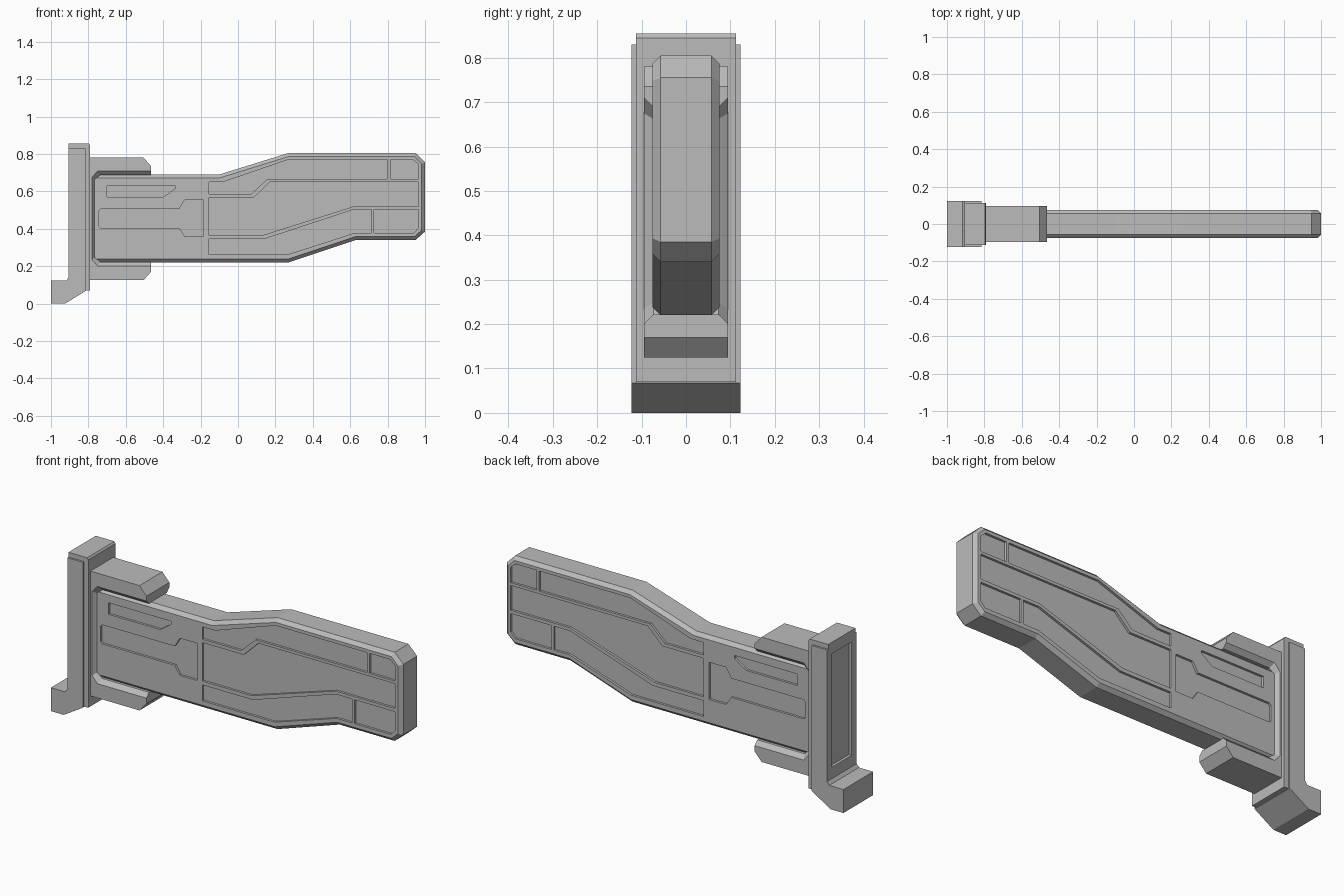
import bpy, bmesh
from mathutils import Vector

cube = bpy.data.objects.get("Cube")
if cube:
    bpy.data.objects.remove(cube)

grey = bpy.data.materials.new("mid grey")
grey.use_nodes = True
grey.diffuse_color = (0.5, 0.5, 0.5, 1)
grey.node_tree.nodes["Principled BSDF"].inputs["Base Color"].default_value = (0.5, 0.5, 0.5, 1)


def loft(bm, rings):
    """Solid through matching (outline, y) rings; outlines are (x, z) points."""
    loops = [[bm.verts.new((x, y, z)) for x, z in pts] for pts, y in rings]
    n = len(loops[0])
    for a, b in zip(loops, loops[1:]):
        for i in range(n):
            j = (i + 1) % n
            bm.faces.new((a[i], a[j], b[j], b[i]))
    bm.faces.new(loops[0])
    bm.faces.new(loops[-1])


def finish(bm, name):
    bmesh.ops.recalc_face_normals(bm, faces=bm.faces)
    mesh = bpy.data.meshes.new(name)
    bm.to_mesh(mesh)
    bm.free()
    mesh.materials.append(grey)
    obj = bpy.data.objects.new(name, mesh)
    bpy.context.collection.objects.link(obj)
    return obj


def solid(name, rings):
    bm = bmesh.new()
    loft(bm, rings)
    return finish(bm, name)


def inset(pts, d):
    """Shrink a clockwise outline by d with mitred corners."""
    out = []
    for i, p in enumerate(pts):
        p = Vector(p)
        a = (p - Vector(pts[i - 1])).normalized()
        b = (Vector(pts[(i + 1) % len(pts)]) - p).normalized()
        na, nb = Vector((a.y, -a.x)), Vector((b.y, -b.x))
        out.append(p + (na + nb) * d / (1 + na.dot(nb)))
    return out


def cut(obj, cutter):
    mod = obj.modifiers.new("cut", 'BOOLEAN')
    mod.operation = 'DIFFERENCE'
    mod.solver = 'EXACT'
    mod.object = cutter
    bpy.context.view_layer.objects.active = obj
    bpy.ops.object.modifier_apply(modifier=mod.name)
    bpy.data.objects.remove(cutter)


# Long bent body with chamfered rims
outline = [(-.85, .69), (-.1, .69), (.27, .805), (.95, .805), (1, .755), (1, .385),
           (.95, .34), (.63, .34), (.27, .22), (-.85, .22)]
rim = inset(outline, .018)
body = solid("body", [(rim, -.075), (outline, -.057), (outline, .057), (rim, .075)])

# Shallow panels sunk into both sides of the body
panels = [
    [(-.7, .63), (-.335, .63), (-.335, .615), (-.4, .57), (-.7, .57)],
    [(-.745, .495), (-.735, .505), (-.315, .505), (-.285, .555), (-.185, .555),
     (-.185, .36), (-.285, .36), (-.315, .405), (-.735, .405), (-.745, .415)],
    [(-.155, .65), (-.08, .65), (.27, .77), (.8, .77), (.8, .665), (.155, .665),
     (.07, .585), (-.155, .585)],
    [(.815, .77), (.935, .77), (.965, .745), (.965, .665), (.815, .665)],
    [(-.155, .567), (.085, .567), (.17, .65), (.965, .65), (.965, .52), (.62, .52),
     (.13, .365), (-.155, .365)],
    [(-.155, .345), (.14, .345), (.62, .503), (.715, .503), (.715, .378), (.625, .378),
     (.265, .262), (-.155, .262)],
    [(.728, .503), (.965, .503), (.965, .405), (.94, .378), (.728, .378)],
]
bm = bmesh.new()
for side in (-1, 1):
    for panel in panels:
        loft(bm, [(panel, side * .063), (panel, side * .1)])
cut(body, finish(bm, "panel_cutter"))

# Collar around the root, with a sloped window open towards the tip
def collar_outline(d):
    return [(-.8, .78), (-.505, .78), (-.465, .735), (-.465, .71 - d), (-.75 + d * .6, .71 - d),
            (-.78 + d * .7, .675 - d * .6), (-.78 + d * .7, .235 + d * .6),
            (-.75 + d * .6, .2 + d), (-.465, .2 + d), (-.465, .17), (-.505, .125), (-.8, .125)]


face, floor = collar_outline(0), collar_outline(.022)
solid("collar", [(face, -.095), (floor, -.073), (floor, .073), (face, .095)])

# End plate with hooked foot and a recess in its outer face
hook = [(-1, 0), (-.925, 0), (-.815, .067), (-.815, .83), (-.905, .83), (-.905, .14),
        (-.918, .123), (-1, .123)]
plate = solid("end_plate", [(hook, -.123), (hook, .123)])
recess = [(-.95, .2), (-.89, .2), (-.89, .795), (-.95, .795)]
cut(plate, solid("recess_cutter", [(recess, -.08), (recess, .08)]))

# Narrower core that shows above and beside the end plate
core = [(-.87, .07), (-.79, .07), (-.79, .845), (-.797, .855), (-.905, .855),
        (-.905, .83), (-.87, .83)]
solid("plate_core", [(core, -.113), (core, .113)])
